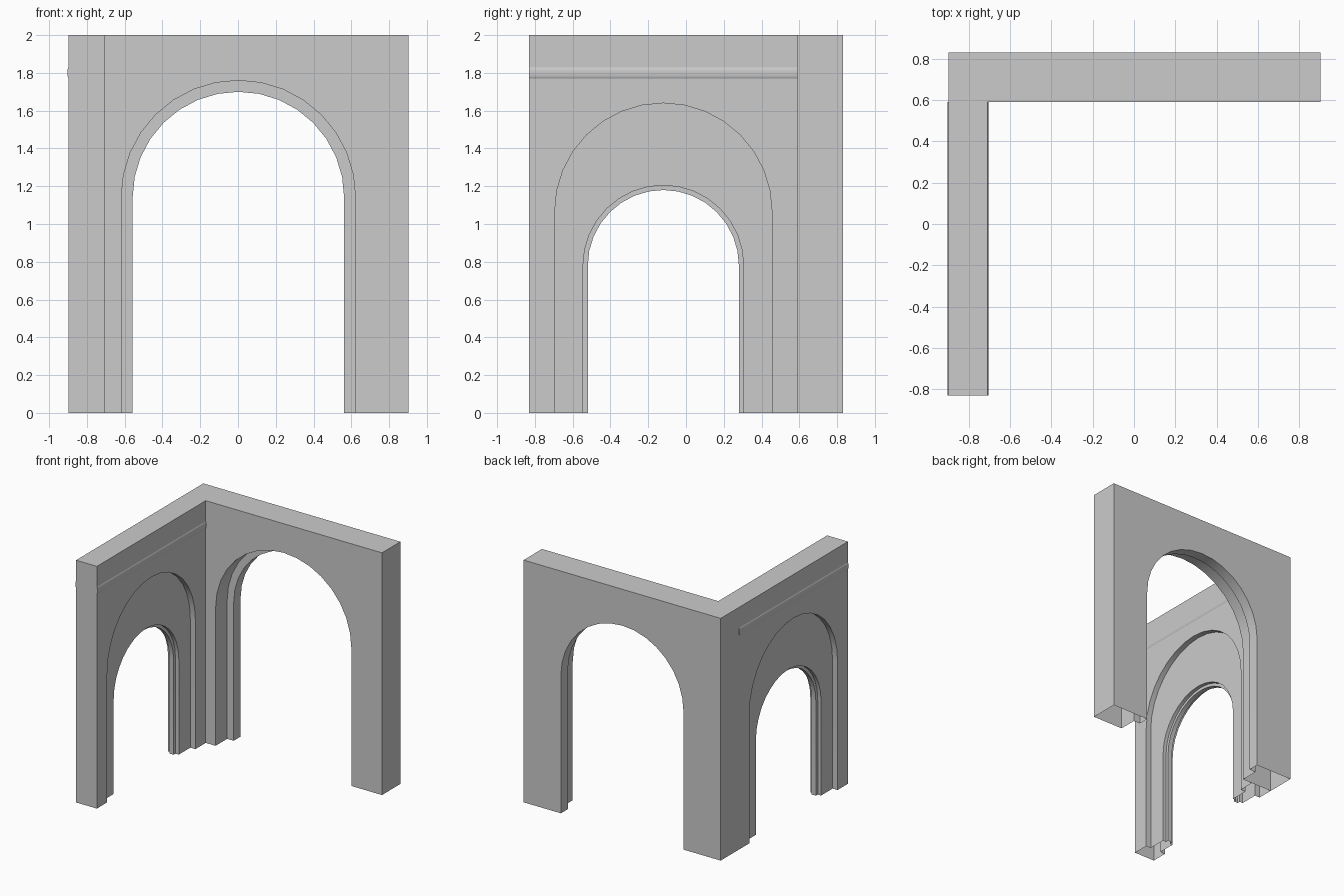
import bpy
import bmesh
from math import pi, cos, sin, radians

if "Cube" in bpy.data.objects:
    bpy.data.objects.remove(bpy.data.objects["Cube"])

SEG = 16     # sides per arch
DX = 0.002   # keeps the whole model centred including the outer bead


def finish(name, bm):
    bmesh.ops.recalc_face_normals(bm, faces=bm.faces)
    mesh = bpy.data.meshes.new(name)
    bm.to_mesh(mesh)
    bm.free()
    ob = bpy.data.objects.new(name, mesh)
    bpy.context.collection.objects.link(ob)
    bpy.ops.object.select_all(action='DESELECT')
    ob.select_set(True)
    bpy.context.view_layer.objects.active = ob
    bpy.ops.object.shade_smooth_by_angle(angle=radians(30))
    return ob


def arch_wall(name, half, height, stations, place):
    """Wall slab, open below; its opening follows (depth, radius, spring height)."""
    bm = bmesh.new()

    def vert(u, d, z):
        return bm.verts.new(place(u, d, z))

    loops = []
    for d, r, spring in stations:
        arc = [(r * cos(pi - pi * i / SEG), spring + r * sin(pi * i / SEG))
               for i in range(SEG + 1)]
        loops.append([vert(u, d, z) for u, z in [(-r, 0)] + arc + [(r, 0)]])
    rects = [[vert(u, d, z) for u, z in
              ((half, 0), (half, height), (-half, height), (-half, 0))]
             for d in (stations[0][0], stations[-1][0])]
    # stepped reveals
    for a, b in zip(loops, loops[1:]):
        for i in range(len(a) - 1):
            bm.faces.new((a[i], a[i + 1], b[i + 1], b[i]))
    # two wall faces
    for rect, loop in zip(rects, (loops[0], loops[-1])):
        bm.faces.new(loop + rect)
    # ends and top
    for i in range(3):
        bm.faces.new((rects[0][i], rects[0][i + 1], rects[1][i + 1], rects[1][i]))
    bm.normal_update()
    bmesh.ops.triangulate(bm, faces=[f for f in bm.faces if len(f.verts) > 4])
    return finish(name, bm)


# Large wall: one recessed step, lip flush with the back
arch_wall("back_wall", 0.9, 2.0,
          [(0.59, 0.62, 1.14), (0.74, 0.62, 1.14), (0.74, 0.56, 1.14), (0.83, 0.56, 1.14)],
          lambda u, d, z: (u + DX, d, z))

# Side wall: recessed panel and stepped inner arch, the same on both faces
MID = -0.805 + DX
half_steps = [(0.095, 0.575, 1.065), (0.049, 0.575, 1.065), (0.049, 0.425, 0.78),
              (0.019, 0.425, 0.78), (0.019, 0.40, 0.78)]
steps = [(MID - d, r, s) for d, r, s in half_steps]
steps += [(MID + d, r, s) for d, r, s in reversed(half_steps)]
arch_wall("side_wall", 0.71, 2.0, steps, lambda u, d, z: (d, u - 0.12, z))

# Shallow rounded bead along each face of the side wall
for name, sign in (("inner_bead", 1), ("outer_bead", -1)):
    bm = bmesh.new()
    n = 6
    prof = [(MID + sign * (0.094 + 0.006 * sin(pi * i / n)), 1.80 + 0.03 * cos(pi * i / n))
            for i in range(n + 1)]
    rows = [[bm.verts.new((x, y, z)) for x, z in prof] for y in (-0.83, 0.59)]
    for i in range(n):
        bm.faces.new((rows[0][i], rows[0][i + 1], rows[1][i + 1], rows[1][i]))
    for row in rows:
        bm.faces.new(row)
    bm.faces.new((rows[0][0], rows[0][-1], rows[1][-1], rows[1][0]))
    finish(name, bm)
